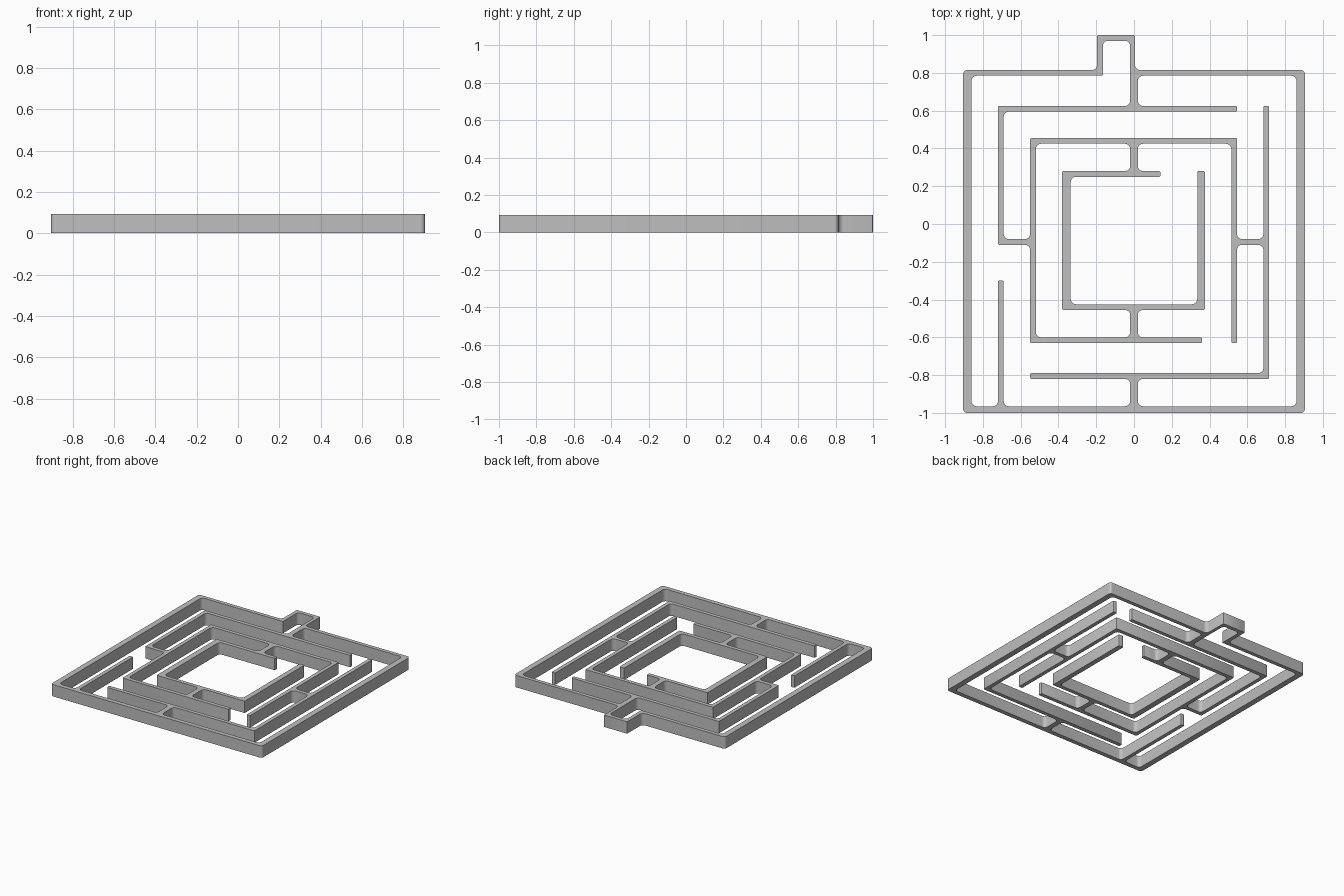
import bpy
import math
from mathutils import Vector

cube = bpy.data.objects.get("Cube")
if cube:
    bpy.data.objects.remove(cube)

HEIGHT = 0.092
THIN = 0.03
FILLET, EDGE = 0.028, 0.006

walls = []  # x0, y0, x1, y1 of every wall in plan


def wall(x0, y0, x1, y1):
    walls.append((x0, y0, x1, y1))


def across(x0, x1, top):
    wall(x0, round(top - THIN, 3), x1, top)


def upright(left, y0, y1, width=THIN):
    wall(left, y0, round(left + width, 3), y1)


def stem(y0, y1):
    wall(-0.02, y0, 0.02, y1)


# Outer frame with the doorway at the back
upright(-0.905, -1, 0.815, 0.045)
upright(0.86, -1, 0.815, 0.045)
wall(-0.905, -1, 0.905, -0.965)
across(-0.905, -0.165, 0.815)
across(-0.02, 0.905, 0.815)
upright(-0.195, 0.785, 1)
upright(-0.02, 0.785, 1, 0.025)
across(-0.195, 0.005, 1)

# Second ring
across(-0.72, 0.545, 0.625)
upright(-0.72, -0.11, 0.625)
upright(-0.72, -1, -0.3)
upright(0.685, -0.82, 0.625)
across(-0.55, 0.715, -0.79)

# Third ring
across(-0.55, 0.545, 0.455)
upright(-0.55, -0.63, 0.455)
upright(0.515, -0.63, 0.455)
across(-0.55, 0.36, -0.6)

# Inner ring
across(-0.38, 0.14, 0.28)
upright(-0.38, -0.455, 0.28, 0.045)
upright(0.335, -0.455, 0.28, 0.04)
across(-0.38, 0.375, -0.425)

# Short links between the rings
for y0, y1 in ((0.6, 0.8), (0.26, 0.44), (-0.62, -0.44), (-0.98, -0.8)):
    stem(y0, y1)
across(-0.72, -0.52, -0.08)
across(0.515, 0.715, -0.08)


def plan_outlines(rects):
    """Merge the rectangles and return their boundary loops, solid on the left."""
    xs = sorted({x for r in rects for x in (r[0], r[2])})
    ys = sorted({y for r in rects for y in (r[1], r[3])})
    edges = set()
    for xa, xb in zip(xs, xs[1:]):
        for ya, yb in zip(ys, ys[1:]):
            mx, my = (xa + xb) / 2, (ya + yb) / 2
            if any(r[0] < mx < r[2] and r[1] < my < r[3] for r in rects):
                ring = [(xa, ya), (xb, ya), (xb, yb), (xa, yb)]
                for a, b in zip(ring, ring[1:] + ring[:1]):
                    if (b, a) in edges:
                        edges.remove((b, a))
                    else:
                        edges.add((a, b))
    following = dict(edges)
    while following:
        start, point = following.popitem()
        loop = [Vector(start)]
        while point != start:
            loop.append(Vector(point))
            point = following.pop(point)
        yield loop


def rounded(loop):
    """Fillet inside corners and ease outside corners."""
    points = []
    for i, p in enumerate(loop):
        u = (loop[i - 1] - p).normalized()
        v = (loop[(i + 1) % len(loop)] - p).normalized()
        turn = v.x * u.y - v.y * u.x
        if abs(turn) < 0.5:
            continue
        r = FILLET if turn < 0 else EDGE
        if turn > 0 and abs(p.x) > 0.9:
            r = 0.022
        steps = 6 if r > EDGE else 2
        for k in range(steps + 1):
            t = k / steps * math.pi / 2
            points.append(p + u * r * (1 - math.sin(t)) + v * r * (1 - math.cos(t)))
    return points


# Fill the plan and raise it into walls
curve = bpy.data.curves.new("maze_walls", "CURVE")
curve.dimensions = "2D"
curve.fill_mode = "BOTH"
curve.extrude = HEIGHT / 2
for outline in plan_outlines(walls):
    points = rounded(outline)
    spline = curve.splines.new("POLY")
    spline.points.add(len(points) - 1)
    for target, p in zip(spline.points, points):
        target.co = (p.x, p.y, 0, 1)
    spline.use_cyclic_u = True

maze = bpy.data.objects.new("maze_walls", curve)
bpy.context.collection.objects.link(maze)
maze.location.z = HEIGHT / 2

grey = bpy.data.materials.new("light_grey")
grey.use_nodes = True
colour = (0.52, 0.52, 0.52, 1)
grey.diffuse_color = colour
grey.node_tree.nodes["Principled BSDF"].inputs["Base Color"].default_value = colour
curve.materials.append(grey)

bpy.ops.object.select_all(action="DESELECT")
maze.select_set(True)
bpy.context.view_layer.objects.active = maze
bpy.ops.object.convert(target="MESH")
bpy.ops.object.shade_smooth_by_angle(angle=math.radians(35))
